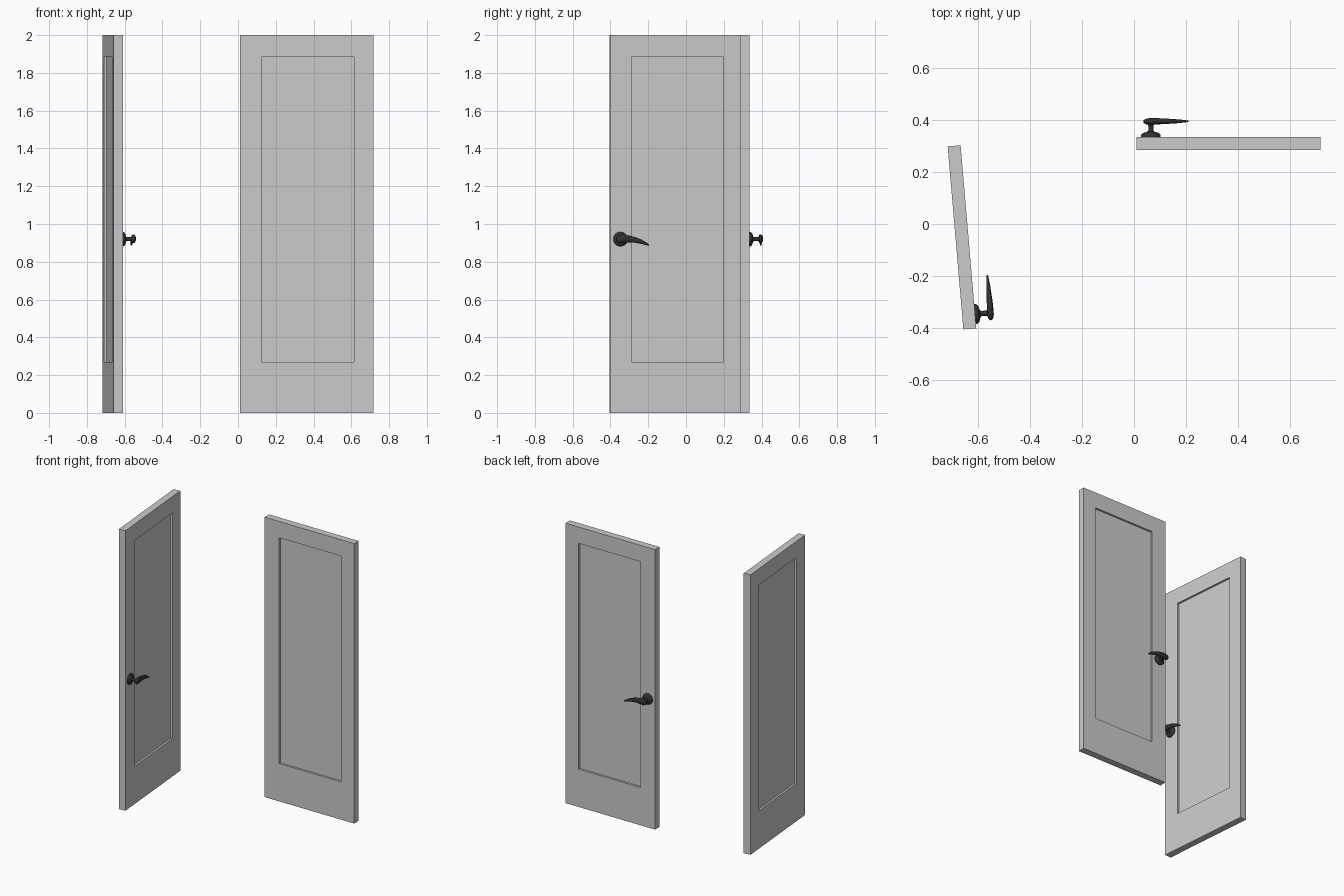
import bpy, bmesh, math
from mathutils import Matrix, Vector

if "Cube" in bpy.data.objects:
    bpy.data.objects.remove(bpy.data.objects["Cube"])

W, T, H = 0.708, 0.05, 2.0            # door width, thickness, height
PANEL = (0.114, 0.604, 0.27, 1.883)   # recessed panel x0, x1, z0, z1
DEPTH = 0.014
HX, HZ = 0.055, 0.92                  # handle centre

dark = bpy.data.materials.new("dark_metal")
dark.diffuse_color = (0.03, 0.03, 0.03, 1)
dark.use_nodes = True
dark.node_tree.nodes["Principled BSDF"].inputs["Base Color"].default_value = dark.diffuse_color


def finish(name, bm, matrix, smooth=False):
    bm.transform(matrix)
    bmesh.ops.recalc_face_normals(bm, faces=bm.faces)
    me = bpy.data.meshes.new(name)
    bm.to_mesh(me)
    bm.free()
    ob = bpy.data.objects.new(name, me)
    bpy.context.collection.objects.link(ob)
    if smooth:
        me.materials.append(dark)
        bpy.ops.object.select_all(action='DESELECT')
        ob.select_set(True)
        bpy.context.view_layer.objects.active = ob
        bpy.ops.object.shade_smooth_by_angle(angle=math.radians(40))
    return ob


def bridge(bm, a, b):
    n = len(a)
    for i in range(n):
        bm.faces.new((a[i], a[(i + 1) % n], b[(i + 1) % n], b[i]))


def loft(name, rings, matrix):
    bm = bmesh.new()
    loops = [[bm.verts.new(p) for p in r] for r in rings]
    for a, b in zip(loops, loops[1:]):
        bridge(bm, a, b)
    bm.faces.new(loops[0])
    bm.faces.new(loops[-1])
    return finish(name, bm, matrix, True)


def door(name, matrix):
    # slab with a sunken panel on both faces
    bm = bmesh.new()

    def rect(x0, x1, z0, z1, y):
        return [bm.verts.new(p) for p in
                ((x0, y, z0), (x1, y, z0), (x1, y, z1), (x0, y, z1))]

    outers = []
    for y, s in ((0, -1), (-T, 1)):
        outer = rect(0, W, 0, H, y)
        lip = rect(*PANEL, y)
        floor = rect(*PANEL, y + s * DEPTH)
        bridge(bm, outer, lip)
        bridge(bm, lip, floor)
        bm.faces.new(floor)
        outers.append(outer)
    bridge(bm, *outers)
    finish(name + "_slab", bm, matrix)

    # domed rosette flowing into the stem, turned about y
    n = 32
    ang = [2 * math.pi * i / n for i in range(n)]
    profile = [(0.038, 0), (0.038, 0.006), (0.035, 0.011), (0.029, 0.015),
               (0.020, 0.018), (0.013, 0.020), (0.010, 0.025),
               (0.010, 0.042), (0.013, 0.050), (0.013, 0.056)]
    loft(name + "_rosette", [[(HX + r * math.cos(a), y, HZ + r * math.sin(a))
                              for a in ang] for r, y in profile], matrix)

    # drooping tapered lever: x, y, z offset, half depth, half height
    stations = [(-0.029, 0.059, 0.0, 0.002, 0.004), (-0.027, 0.059, 0.0, 0.006, 0.011),
                (-0.020, 0.059, 0.0, 0.010, 0.018), (-0.008, 0.059, 0.001, 0.013, 0.023),
                (0.006, 0.059, 0.002, 0.013, 0.023), (0.025, 0.060, 0.002, 0.012, 0.020),
                (0.050, 0.060, 0.0, 0.011, 0.017), (0.080, 0.060, -0.006, 0.009, 0.014),
                (0.110, 0.060, -0.015, 0.007, 0.011), (0.135, 0.060, -0.026, 0.004, 0.007),
                (0.146, 0.060, -0.033, 0.002, 0.003)]
    loft(name + "_lever", [[(HX + x, y + ry * math.cos(a), HZ + z + rz * math.sin(a))
                            for a in ang] for x, y, z, ry, rz in stations], matrix)


# right door closed, left door mirrored and swung open
door("right_door", Matrix.Translation((0.01, 0.336, 0)))
door("left_door", Matrix.Translation((-0.608, -0.402, 0))
     @ Matrix.Rotation(math.radians(94.9), 4, 'Z')
     @ Matrix.Scale(-1, 4, Vector((0, 1, 0))))
